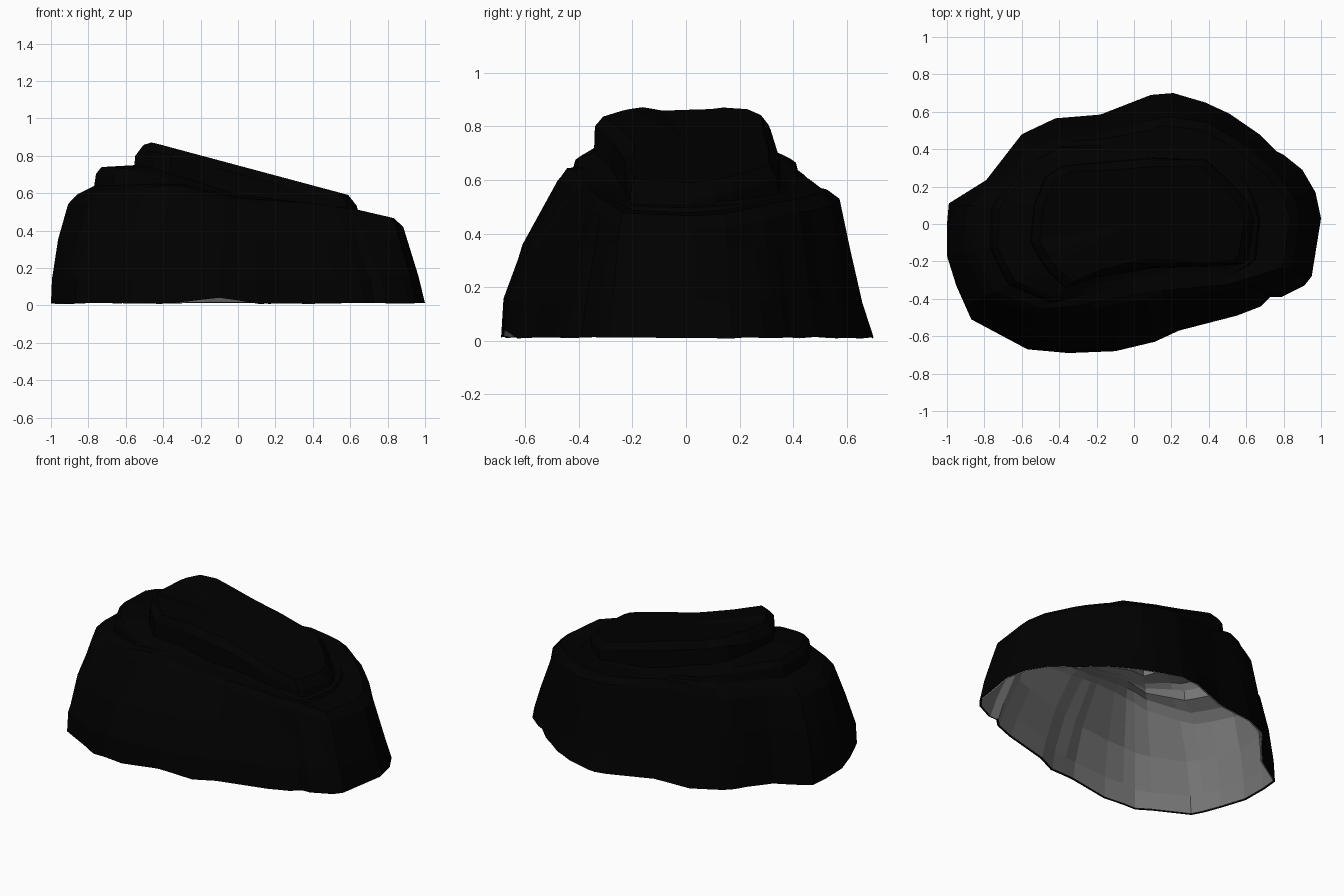
import bpy, bmesh, math, random
from mathutils import Vector

if "Cube" in bpy.data.objects:
    bpy.data.objects.remove(bpy.data.objects["Cube"])

random.seed(4)

# Plan outlines, counter-clockwise: ground, shoulder, middle step, top slab
BASE = [(1, .03), (.97, .17), (.9, .29), (.8, .37), (.76, .39), (.67, .48), (.51, .59),
        (.38, .65), (.21, .7), (.09, .69), (-.18, .585), (-.42, .565), (-.6, .48),
        (-.79, .235), (-.99, .11), (-1, 0), (-1, -.17), (-.95, -.33), (-.87, -.51),
        (-.57, -.67), (-.35, -.69), (-.1, -.68), (.11, -.63), (.24, -.57), (.55, -.49),
        (.68, -.44), (.73, -.39), (.79, -.39), (.91, -.33), (.95, -.28)]
SHOULDER = [(.89, 0), (.86, .14), (.74, .29), (.58, .43), (.4, .54), (.2, .58), (-.2, .48),
            (-.42, .46), (-.58, .38), (-.74, .2), (-.9, .09), (-.91, -.15), (-.8, -.38),
            (-.55, -.48), (-.35, -.48), (0, -.41), (.55, -.35), (.66, -.31), (.84, -.25)]
STEP = [(.67, 0), (.62, .18), (.42, .4), (.1, .41), (-.4, .41), (-.55, .32), (-.75, .1),
        (-.76, -.15), (-.66, -.32), (-.42, -.42), (-.15, -.33), (.5, -.27), (.64, -.2)]
SLAB = [(.64, 0), (.6, .13), (.47, .26), (.38, .34), (.1, .35), (-.38, .31), (-.47, .25),
        (-.53, .1), (-.55, -.1), (-.46, -.25), (-.36, -.34), (-.2, -.28), (.1, -.23),
        (.57, -.22), (.62, -.15)]


def radius(poly, a):
    """Distance from the centre to the outline in direction a."""
    dx, dy = math.cos(a), math.sin(a)
    best = 0
    for (ax, ay), (bx, by) in zip(poly, poly[1:] + poly[:1]):
        ex, ey = bx - ax, by - ay
        den = dx * ey - dy * ex
        if abs(den) > 1e-9:
            t = (ax * ey - ay * ex) / den
            s = (ax * dy - ay * dx) / den
            if t > 0 and -1e-6 <= s <= 1 + 1e-6:
                best = max(best, t)
    return best


def curve(x, pts):
    """Piecewise linear height along x."""
    for (x0, z0), (x1, z1) in zip(pts, pts[1:]):
        if x <= x1:
            return z0 + (z1 - z0) * max(0, (x - x0) / (x1 - x0))
    return pts[-1][1]


def top_z(x):
    return min(.872 - .268 * (x + .46), .872 + .3 * (x + .46))


def shoulder_z(x):
    return curve(x, [(-.9, .545), (-.4, .57), (.2, .53), (.65, .47), (.89, .415)])


def step_z(x):
    return curve(x, [(-.72, .74), (-.55, .72), (-.4, .68), (0, .58), (.3, .555), (.67, .505)])


# Column directions: every ground corner, then upper corners that are not too close
angles = [math.atan2(y, x) for x, y in BASE]
for x, y in SLAB + STEP + SHOULDER:
    a = math.atan2(y, x)
    if min(abs(a - b) for b in angles) > .05:
        angles.append(a)
angles.sort()
jitter = [random.uniform(-.012, .012) for _ in angles]


def column(a, j, base_z):
    """One vertical profile of the rock, ground to slab edge."""
    d = Vector((math.cos(a), math.sin(a), 0))
    rb, rs, rm, rt = (radius(p, a) for p in (BASE, SHOULDER, STEP, SLAB))
    rm = max(rm, rt + .015)
    rs = max(rs, rm + .04)
    k = .5 + .5 * math.cos(a - math.pi / 4)
    straight = max(0, d.x - .7) / .3
    sz = shoulder_z(rs * d.x)
    if d.y < 0:
        sz += .04 * -d.y * max(0, 1 - abs(rs * d.x + .3) * 2)
    mz, rin = step_z(rm * d.x), rs - min(.05, .4 * (rs - rm))
    up = min(sz + .05, mz - .005)
    tz = top_z(rt * d.x)
    t2 = .36 + .32 * k
    t2 += (.87 - t2) * straight
    rows = [(rb, base_z),
            (rb + (rs - rb) * (.03 + .32 * k), .15 + j),
            (rb + (rs - rb) * t2 + j * .5, .35 + j),
            (rs, sz + j * .3),
            (rin, up),
            (rm + .01, up + .3 * (mz - up)),
            (rm, up + .75 * (mz - up)),
            (max(rm - .03, rt + .008), mz),
            (rt + .005, min(mz + .01, tz - .06)),
            (rt, tz - .045),
            (rt - .045, top_z((rt - .045) * d.x))]
    return [d * r + Vector((0, 0, z)) for r, z in rows]


def build_shell(name, inset, color):
    bm = bmesh.new()
    cols = []
    for a, j in zip(angles, jitter):
        bump = .03 * max(0, 1 - abs(a + 1.72) / .3)
        pts = column(a, j, .008 + bump + abs(j) * .6)
        # shrink inwards and downwards, leaving the ground ring level
        for i, p in enumerate(pts):
            f = 1 - inset / p.xy.length
            p.x, p.y = p.x * f, p.y * f
            p.z += inset * .2 if i == 0 else -inset
        cols.append([bm.verts.new(p) for p in pts])
    # slab top closes on a ridge-free centre point
    crown = bm.verts.new((0, 0, top_z(0) - inset))
    for c, n in zip(cols, cols[1:] + cols[:1]):
        for i in range(len(c) - 1):
            bm.faces.new((c[i], n[i], n[i + 1], c[i + 1]))
        bm.faces.new((c[-1], n[-1], crown))
    mesh = bpy.data.meshes.new(name)
    bm.to_mesh(mesh)
    bm.free()
    ob = bpy.data.objects.new(name, mesh)
    bpy.context.collection.objects.link(ob)
    mat = bpy.data.materials.new(name + "_color")
    mat.diffuse_color = color
    mat.use_nodes = True
    mat.node_tree.nodes["Principled BSDF"].inputs["Base Color"].default_value = mat.diffuse_color
    mesh.materials.append(mat)


# Dark outer skin and the grey rock just inside it, both open below
build_shell("rock_outer_skin", 0, (.0, .0, .0, 1))
build_shell("rock_body", .012, (.18, .18, .18, 1))
